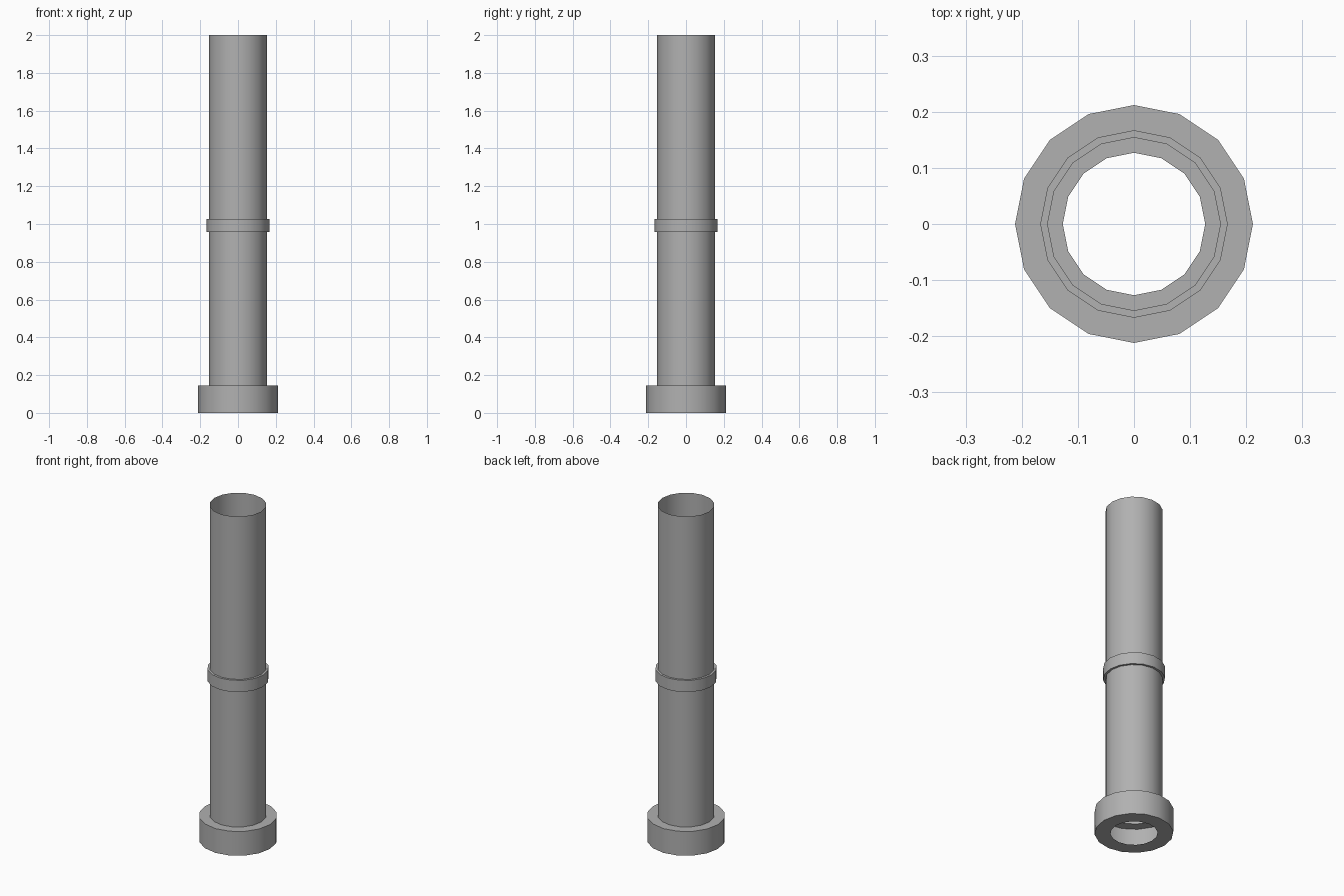
import bpy, bmesh
from math import cos, sin, pi, radians

if "Cube" in bpy.data.objects:
    bpy.data.objects.remove(bpy.data.objects["Cube"])

SIDES = 16


def lathe(name, profile):
    """Revolve an open (radius, z) profile around the z axis."""
    bm = bmesh.new()
    rings = [[bm.verts.new((r * cos(2 * pi * i / SIDES), r * sin(2 * pi * i / SIDES), z))
              for i in range(SIDES)] for r, z in profile]
    for low, high in zip(rings, rings[1:]):
        for i in range(SIDES):
            j = (i + 1) % SIDES
            bm.faces.new((low[i], low[j], high[j], high[i]))
    mesh = bpy.data.meshes.new(name)
    bm.to_mesh(mesh)
    bm.free()
    obj = bpy.data.objects.new(name, mesh)
    bpy.context.collection.objects.link(obj)
    bpy.context.view_layer.objects.active = obj
    obj.select_set(True)
    bpy.ops.object.shade_smooth_by_angle(angle=radians(40))
    obj.select_set(False)
    return obj


# Thin-walled pipe: open flange foot, shaft, raised middle band, open top
pipe = lathe("flanged_pipe", [
    (0.127, 0.0), (0.212, 0.0), (0.212, 0.145), (0.154, 0.145),   # foot flange
    (0.154, 0.957), (0.167, 0.957), (0.167, 1.027), (0.154, 1.027),  # band
    (0.154, 2.0),                                                  # upper shaft
])

# Dark grey metal
metal = bpy.data.materials.new("dark_grey_metal")
metal.diffuse_color = (0.44, 0.44, 0.44, 1.0)
metal.use_nodes = True
metal.node_tree.nodes["Principled BSDF"].inputs["Base Color"].default_value = metal.diffuse_color
pipe.data.materials.append(metal)
